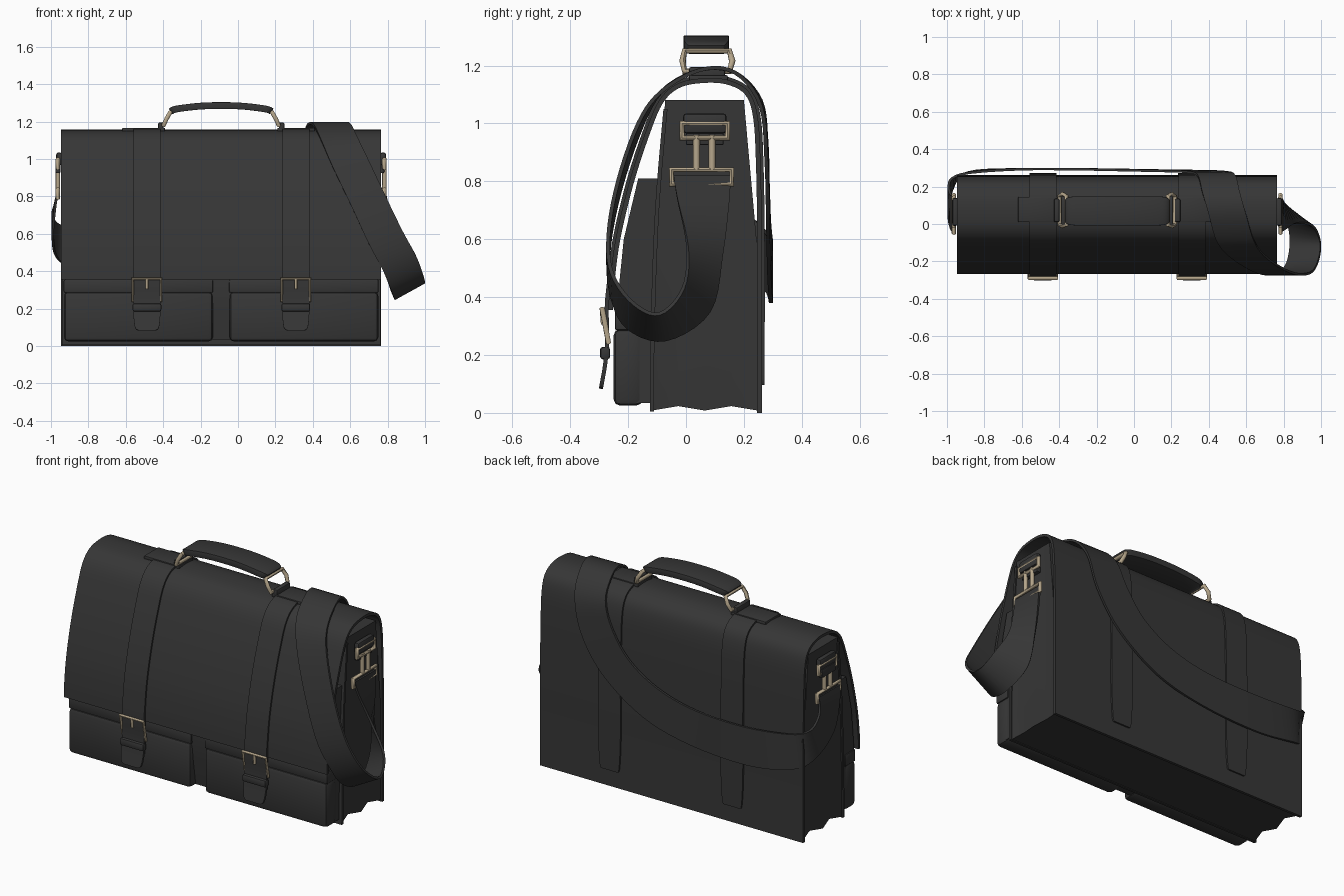
import bpy, bmesh, math
from mathutils import Vector

if "Cube" in bpy.data.objects:
    bpy.data.objects.remove(bpy.data.objects["Cube"])

CX = -0.09  # centre of the bag body in x (the shoulder strap hangs off to one side)


def material(name, rgb):
    m = bpy.data.materials.new(name)
    m.diffuse_color = (*rgb, 1)
    m.use_nodes = True
    m.node_tree.nodes["Principled BSDF"].inputs["Base Color"].default_value = m.diffuse_color
    return m


LEATHER = material("black leather", (0.037, 0.037, 0.037))
BRASS = material("pale brass", (0.47, 0.385, 0.26))


def finish(ob, mat, bevel=0, segs=2, angle=40):
    ob.data.materials.clear()
    ob.data.materials.append(mat)
    bpy.ops.object.select_all(action='DESELECT')
    bpy.context.view_layer.objects.active = ob
    ob.select_set(True)
    if bevel:
        b = ob.modifiers.new("bevel", 'BEVEL')
        b.width, b.segments, b.limit_method = bevel, segs, 'ANGLE'
        b.angle_limit = math.radians(50)
        bpy.ops.object.modifier_apply(modifier=b.name)
    bpy.ops.object.shade_smooth_by_angle(angle=math.radians(angle))
    return ob


def from_bmesh(name, bm, mat, **kw):
    bmesh.ops.recalc_face_normals(bm, faces=bm.faces)
    me = bpy.data.meshes.new(name)
    bm.to_mesh(me)
    bm.free()
    ob = bpy.data.objects.new(name, me)
    bpy.context.collection.objects.link(ob)
    return finish(ob, mat, **kw)


def skin(name, rings, mat, **kw):
    """Bridge a row of equal rings and cap both ends."""
    bm = bmesh.new()
    vs = [[bm.verts.new(p) for p in r] for r in rings]
    n = len(vs[0])
    for a, b in zip(vs, vs[1:]):
        for i in range(n):
            j = (i + 1) % n
            bm.faces.new((a[i], a[j], b[j], b[i]))
    bm.faces.new(vs[0])
    bm.faces.new(vs[-1])
    return from_bmesh(name, bm, mat, **kw)


def ribbon(name, keys, thick, steps=5, **kw):
    """Strap through (centre, half width vector) keys, Catmull-Rom smoothed."""
    k = [(Vector(c), Vector(h)) for c, h in keys]
    k = [k[0]] + k + [k[-1]]
    pts = []
    for i in range(1, len(k) - 2):
        for s in range(steps):
            t = s / steps
            pts.append([0.5 * (2 * k[i][q] + (k[i+1][q] - k[i-1][q]) * t
                        + (2*k[i-1][q] - 5*k[i][q] + 4*k[i+1][q] - k[i+2][q]) * t*t
                        + (3*k[i][q] - k[i-1][q] - 3*k[i+1][q] + k[i+2][q]) * t**3)
                        for q in (0, 1)])
    pts.append(list(k[-1]))
    rings = []
    for i, (c, h) in enumerate(pts):
        tan = pts[min(i + 1, len(pts) - 1)][0] - pts[max(i - 1, 0)][0]
        n = tan.cross(h).normalized() * thick / 2
        rings.append([c + h + n, c - h + n, c - h - n, c + h - n])
    return skin(name, rings, LEATHER, **kw)


def box(name, lo, hi, mat=LEATHER, bevel=0.01):
    bm = bmesh.new()
    bmesh.ops.create_cube(bm, size=1)
    for v in bm.verts:
        v.co = Vector([(a + b) / 2 + f * abs(b - a) for a, b, f in zip(lo, hi, v.co)])
    return from_bmesh(name, bm, mat, bevel=bevel)


def wire(name, pts, r=0.009, cyclic=True):
    cu = bpy.data.curves.new(name, 'CURVE')
    cu.dimensions = '3D'
    cu.bevel_depth, cu.bevel_resolution, cu.use_fill_caps = r, 2, True
    sp = cu.splines.new('POLY')
    sp.points.add(len(pts) - 1)
    for p, c in zip(sp.points, pts):
        p.co = (*c, 1)
    sp.use_cyclic_u = cyclic
    ob = bpy.data.objects.new(name, cu)
    bpy.context.collection.objects.link(ob)
    bpy.ops.object.select_all(action='DESELECT')
    bpy.context.view_layer.objects.active = ob
    ob.select_set(True)
    bpy.ops.object.convert(target='MESH')
    return finish(bpy.context.view_layer.objects.active, BRASS, angle=50)


def pleated(name, levels, half, folds):
    """Stack of (y front, y back, z, pleat depth) sections with folded side gussets."""
    rings = []
    for y0, y1, z, amp in levels:
        side = []
        for i in range(folds + 1):
            a = amp * (i % 2)
            side.append((half - a, y0 + (y1 - y0) * i / folds, z + a * 0.7))
        rings.append([(CX + x, y, q) for x, y, q in side]
                     + [(CX - x, y, q) for x, y, q in reversed(side)])
    return skin(name, rings, LEATHER, angle=50)


# Main compartment, its front panel and the front compartment
pleated("main_compartment", [(-0.118, 0.248, 0.008, 0.022), (-0.118, 0.248, 0.12, 0.01),
                             (-0.107, 0.248, 0.55, 0.004), (-0.072, 0.2, 1.08, 0.0)], 0.845, 4)
ribbon("front_panel", [((CX, y, z), (0.852, 0, 0)) for y, z in
                       [(-0.118, 0.005), (-0.115, 0.3), (-0.1, 0.7), (-0.071, 1.05)]], 0.014)
pleated("front_compartment", [(-0.2, -0.11, 0.035, 0), (-0.225, -0.11, 0.2, 0), (-0.24, -0.11, 0.355, 0),
                              (-0.215, -0.1, 0.6, 0), (-0.165, -0.09, 0.81, 0)], 0.835, 2)

# Two front pockets with raised lids
for side, nm in ((-1, "left"), (1, "right")):
    a, b = sorted((CX + side * 0.045, CX + side * 0.84))
    box(nm + "_pocket", (a, -0.25, 0.025), (b, -0.15, 0.29), bevel=0.022)
    box(nm + "_pocket_lid", (a - 0.002, -0.246, 0.285), (b + 0.002, -0.15, 0.355), bevel=0.008)

# Back panel and flap as one bent sheet
FLAP = [(0.254, 0.0), (0.254, 0.3), (0.254, 0.6), (0.25, 0.85), (0.24, 1.02), (0.21, 1.105),
        (0.14, 1.143), (0.05, 1.147), (-0.03, 1.128), (-0.088, 1.072), (-0.135, 0.96),
        (-0.19, 0.79), (-0.235, 0.6), (-0.255, 0.45), (-0.26, 0.355)]
ribbon("back_panel_and_flap", [((CX, y, z), (0.855, 0, 0)) for y, z in FLAP], 0.016)


def offset(path, d):
    out = []
    for i, (y, z) in enumerate(path):
        a, b = path[max(i - 1, 0)], path[min(i + 1, len(path) - 1)]
        ty, tz = b[0] - a[0], b[1] - a[1]
        l = math.hypot(ty, tz)
        out.append((y + tz / l * d, z - ty / l * d))
    return out


# Buckled straps running from the back over the flap to the pockets
for x, nm in ((-0.487, "left"), (0.309, "right")):
    path = [(0.264, 0.1), (0.264, 0.115)] + offset(FLAP, 0.011)[1:-1] + [
        (-0.274, 0.36), (-0.272, 0.25), (-0.279, 0.17), (-0.291, 0.1), (-0.294, 0.083)]
    w = [0.045, 0.062] + [0.072] * (len(path) - 4) + [0.064, 0.045]
    ribbon(nm + "_buckle_strap", [((x, y, z), (h, 0, 0)) for (y, z), h in zip(path, w)], 0.014)
    box(nm + "_strap_loop", (x - 0.077, -0.297, 0.185), (x + 0.077, -0.262, 0.228))
    wire(nm + "_buckle", [(x - 0.075, -0.268, 0.243), (x - 0.075, -0.29, 0.36),
                          (x + 0.075, -0.29, 0.36), (x + 0.075, -0.268, 0.243)], 0.009)
    wire(nm + "_buckle_prong", [(x, -0.29, 0.36), (x, -0.286, 0.305)], 0.008, False)

# Carrying handle with brass rings and base tabs
ribbon("handle", [((CX + d, 0.07, z), (0, h, 0)) for d, z, h in
                  [(-0.27, 1.254, 0.06), (-0.24, 1.267, 0.076), (-0.12, 1.282, 0.078), (0, 1.286, 0.078),
                   (0.12, 1.282, 0.078), (0.24, 1.267, 0.076), (0.27, 1.254, 0.06)]],
       0.036, bevel=0.012)
for side, nm in ((-1, "left"), (1, "right")):
    lo, hi = CX + side * 0.308, CX + side * 0.272
    wire(nm + "_handle_ring", [(lo, -0.005, 1.18), (hi + side * 0.02, -0.012, 1.215), (hi, -0.005, 1.25),
                               (hi, 0.15, 1.25), (hi + side * 0.02, 0.16, 1.215), (lo, 0.15, 1.18)], 0.0115)
    a, b = sorted((CX + side * 0.3, CX + side * (0.53 if side < 0 else 0.5)))
    box(nm + "_handle_base", (a, 0.01, 1.145), (b, 0.145, 1.167), bevel=0.006)
    box(nm + "_handle_tab", (min(lo, lo + side * 0.03), 0.01, 1.15),
        (max(lo, lo + side * 0.03), 0.135, 1.195), bevel=0.008)

    # Shoulder strap fittings on each end
    x = CX + side * 0.866
    box(nm + "_side_tab", (x - 0.016, -0.01, 0.965), (x + 0.016, 0.14, 1.035), bevel=0.012)
    box(nm + "_side_patch", (x - 0.02, 0.0, 0.925), (x + 0.006, 0.13, 0.975), bevel=0.005)
    x += side * 0.007
    wire(nm + "_side_ring", [(x, y, z) for y, z in ((-0.014, 0.95), (-0.014, 1.0), (0.144, 1.0),
                                                   (0.144, 0.95))], 0.012)
    for y in (0.036, 0.09):
        wire(nm + "_clip_bar", [(x, y, 0.96), (x, y, 0.84)], 0.012, False)
    wire(nm + "_clip_ring", [(x, y, z) for y, z in ((-0.05, 0.79), (-0.05, 0.84), (0.158, 0.84),
                                                   (0.158, 0.79))], 0.0115)

# Shoulder strap: right clip, hanging loop, over the flap, across the back, left clip
ribbon("shoulder_strap", [
    ((0.785, 0.055, 0.82), (0, 0.098, 0)), ((0.795, 0.06, 0.74), (-0.01, 0.09, 0)),
    ((0.83, 0.065, 0.56), (-0.04, 0.06, -0.01)), ((0.88, 0.035, 0.39), (-0.075, 0.045, -0.04)),
    ((0.915, -0.08, 0.298), (-0.08, 0.01, -0.045)), ((0.905, -0.19, 0.335), (-0.085, -0.01, -0.042)),
    ((0.865, -0.255, 0.44), (-0.088, 0, -0.04)), ((0.79, -0.268, 0.58), (-0.09, 0, -0.035)),
    ((0.7, -0.235, 0.77), (-0.09, 0, -0.03)), ((0.6, -0.165, 0.98), (-0.095, 0, -0.02)),
    ((0.54, -0.085, 1.11), (-0.1, 0, 0)), ((0.5, 0.05, 1.185), (-0.1, 0, 0)),
    ((0.465, 0.17, 1.175), (-0.1, 0, 0)), ((0.44, 0.258, 1.07), (-0.1, 0, 0.01)),
    ((0.385, 0.278, 0.9), (-0.1, 0, 0.04)), ((0.255, 0.283, 0.72), (-0.085, 0, 0.065)),
    ((0.03, 0.287, 0.575), (-0.05, 0, 0.095)), ((-0.25, 0.292, 0.505), (-0.02, 0, 0.105)),
    ((-0.6, 0.293, 0.49), (0.01, 0, 0.11)), ((-0.88, 0.275, 0.525), (0.01, 0, 0.1)),
    ((-0.972, 0.215, 0.57), (0, 0.03, 0.09)), ((-0.99, 0.12, 0.65), (0, 0.075, 0.06)),
    ((-0.978, 0.065, 0.75), (0, 0.09, 0.01)), ((-0.965, 0.055, 0.82), (0, 0.098, 0))], 0.013)
